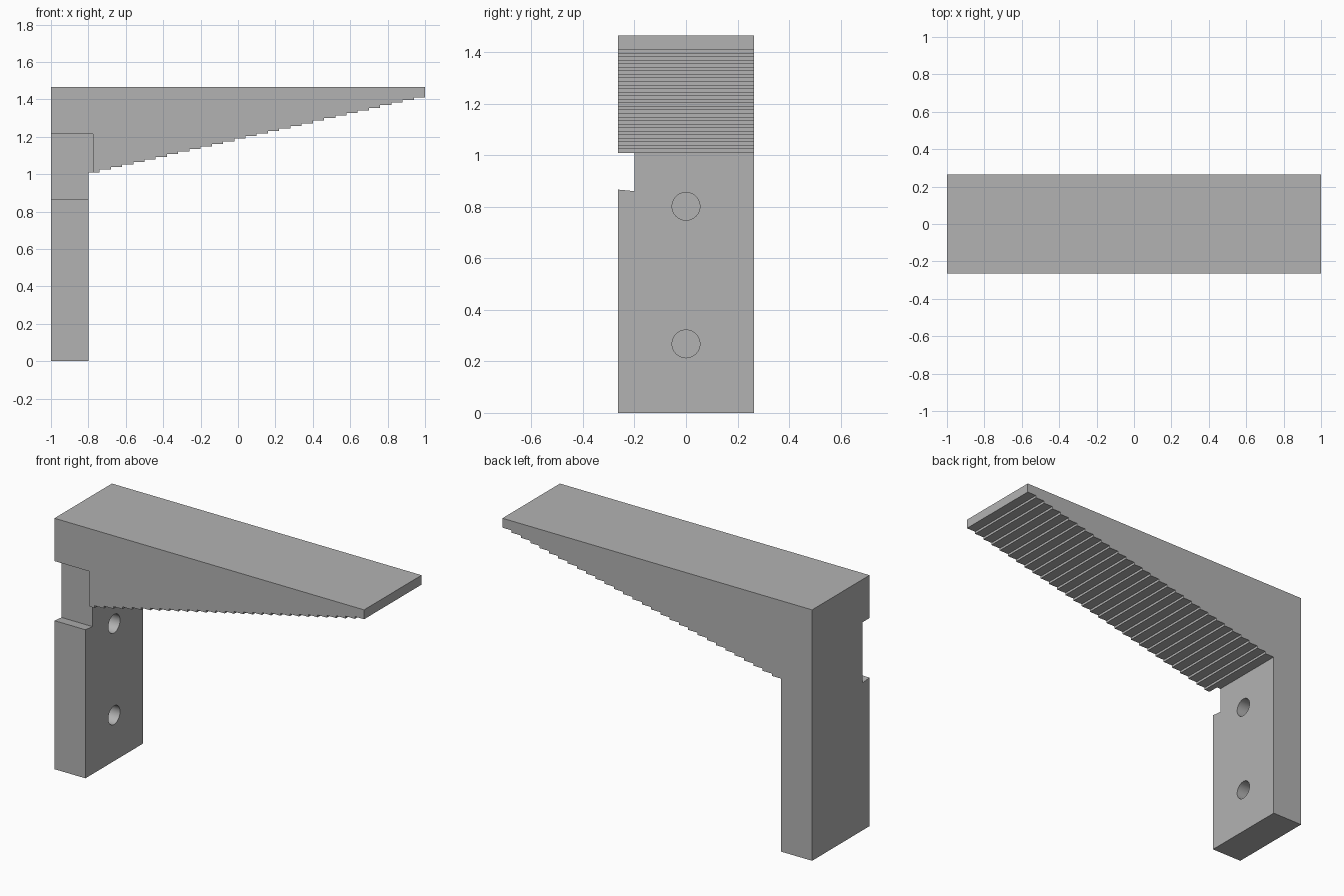
import bpy, bmesh, math
from mathutils import Matrix

cube = bpy.data.objects.get("Cube")
if cube:
    bpy.data.objects.remove(cube, do_unlink=True)

HALF_Y = 0.265
TOP = 1.465
STEPS = 30

grey = bpy.data.materials.new("plain grey")
grey.use_nodes = True
colour = (0.45, 0.45, 0.45, 1)
grey.diffuse_color = colour
grey.node_tree.nodes["Principled BSDF"].inputs["Base Color"].default_value = colour


def finish(bm, name):
    bmesh.ops.recalc_face_normals(bm, faces=bm.faces[:])
    mesh = bpy.data.meshes.new(name)
    bm.to_mesh(mesh)
    bm.free()
    mesh.materials.append(grey)
    obj = bpy.data.objects.new(name, mesh)
    bpy.context.collection.objects.link(obj)
    return obj


def prism(name, points, shift):
    """Extrude a closed outline of 3D points along a vector."""
    bm = bmesh.new()
    face = bm.faces.new([bm.verts.new(p) for p in points])
    moved = bmesh.ops.extrude_face_region(bm, geom=[face])["geom"]
    verts = [v for v in moved if isinstance(v, bmesh.types.BMVert)]
    bmesh.ops.translate(bm, verts=verts, vec=shift)
    return finish(bm, name)


def cut(target, cutter):
    mod = target.modifiers.new("cut", 'BOOLEAN')
    mod.operation = 'DIFFERENCE'
    mod.solver = 'EXACT'
    mod.object = cutter
    cutter.hide_render = True
    bpy.context.view_layer.objects.active = target
    bpy.ops.object.modifier_apply(modifier=mod.name)
    bpy.data.objects.remove(cutter, do_unlink=True)


# Bracket outline: upright post and arm with a stepped underside
outline = [(1, TOP), (-1, TOP), (-1, 0), (-0.8, 0)]
run, rise = 1.8 / STEPS, 0.4 / (STEPS - 1)
for i in range(STEPS):
    x, z = -0.8 + i * run, 1.01 + i * rise
    outline += [(x, z), (x + run, z)]
bracket = prism("stepped_bracket", [(x, -HALF_Y, z) for x, z in outline],
                (0, 2 * HALF_Y, 0))

# Notch across the front of the post, with a slightly sloping sill
notch = [(-0.2, 0.861), (-0.2, 1.215), (-0.4, 1.215), (-0.4, 0.88)]
cut(bracket, prism("notch_cutter", [(-1.1, y, z) for y, z in notch],
                   (0.325, 0, 0)))

# Blind screw holes in the inner face of the post
for z in (0.268, 0.802):
    bm = bmesh.new()
    bmesh.ops.create_cone(
        bm, cap_ends=True, segments=48, radius1=0.054, radius2=0.054, depth=0.3,
        matrix=Matrix.Translation((-0.8, 0, z)) @ Matrix.Rotation(math.pi / 2, 4, 'Y'))
    cut(bracket, finish(bm, "hole_cutter"))

# Smooth hole walls, crisp corners
bpy.ops.object.select_all(action='DESELECT')
bracket.select_set(True)
bpy.context.view_layer.objects.active = bracket
bpy.ops.object.shade_smooth_by_angle(angle=math.radians(30))
